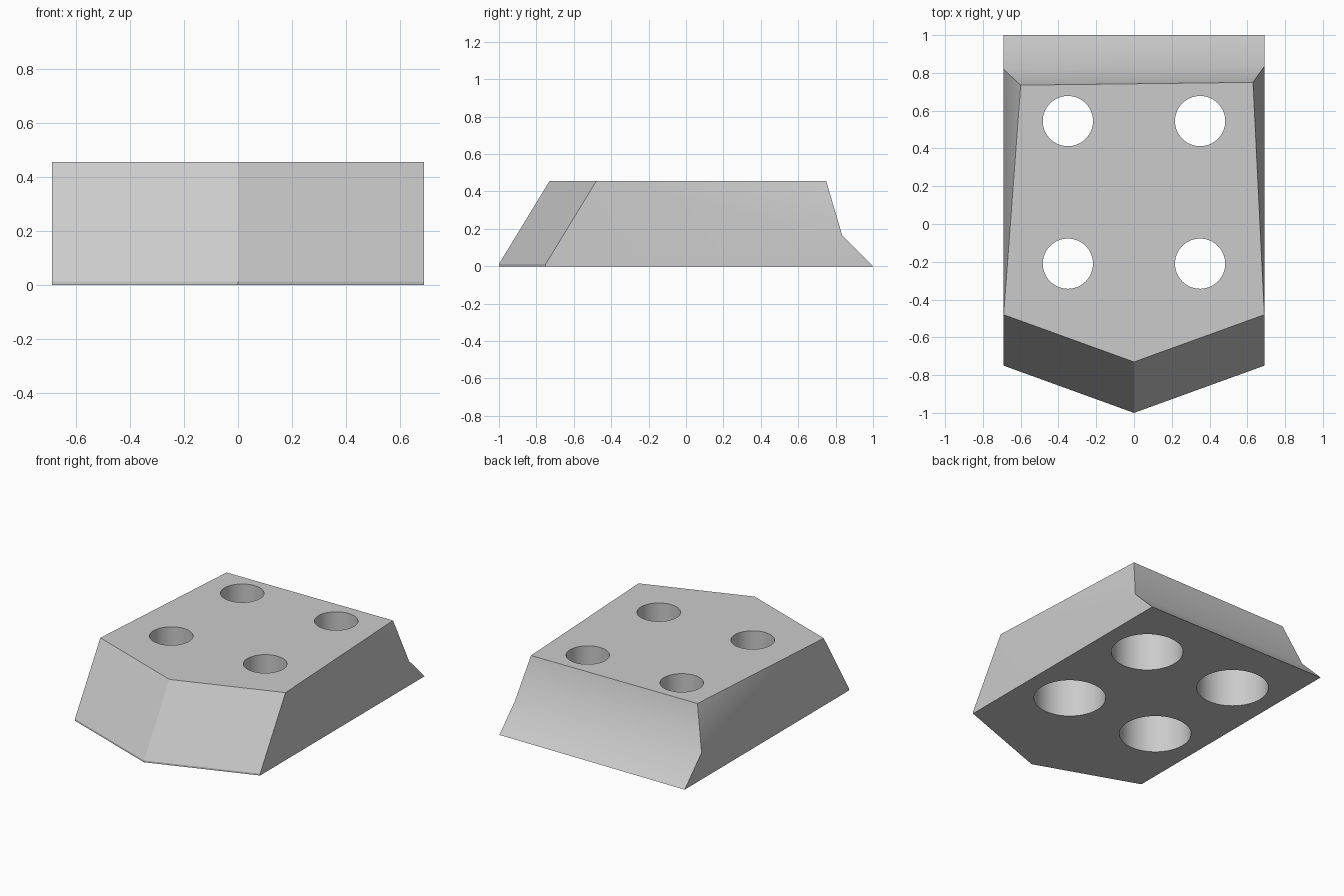
import bpy, bmesh, math

cube = bpy.data.objects.get("Cube")
if cube:
    bpy.data.objects.remove(cube, do_unlink=True)

HEIGHT, LIP = 0.455, 0.012
HALF = 0.69

grey = bpy.data.materials.new("plain grey")
grey.use_nodes = True
colour = (0.6, 0.6, 0.6, 1)
grey.diffuse_color = colour
grey.node_tree.nodes["Principled BSDF"].inputs["Base Color"].default_value = colour


def make_object(name, bm):
    bmesh.ops.recalc_face_normals(bm, faces=bm.faces)
    mesh = bpy.data.meshes.new(name)
    bm.to_mesh(mesh)
    bm.free()
    mesh.materials.append(grey)
    obj = bpy.data.objects.new(name, mesh)
    bpy.context.collection.objects.link(obj)
    return obj


# Wedge body: pointed sloping front, tapering sides, creased back
bm = bmesh.new()
nose = [bm.verts.new(p) for p in ((0, -1, 0), (0, -1, LIP), (0, -0.73, HEIGHT))]


def side_verts(sign, crease_y, top_x, top_y):
    points = {
        "foot": (-0.75, 0), "lip": (-0.75, LIP), "shoulder": (-0.48, HEIGHT),
        "heel": (1, 0), "crease": (crease_y, 1 - crease_y),
    }
    verts = {k: bm.verts.new((sign * HALF, y, z)) for k, (y, z) in points.items()}
    verts["top"] = bm.verts.new((sign * top_x, top_y, HEIGHT))
    return verts


left = side_verts(1, 0.835, 0.63, 0.75)
right = side_verts(-1, 0.82, 0.60, 0.735)
for s in (left, right):
    bm.faces.new((nose[0], s["foot"], s["lip"], nose[1]))
    bm.faces.new((nose[1], s["lip"], s["shoulder"], nose[2]))
    bm.faces.new([s[k] for k in ("foot", "heel", "crease", "shoulder", "lip")])
    bm.faces.new([s[k] for k in ("shoulder", "crease", "top")])
for low, high in (("heel", "crease"), ("crease", "top")):
    bm.faces.new((left[low], right[low], right[high], left[high]))
bm.faces.new((nose[2], left["shoulder"], left["top"], right["top"], right["shoulder"]))
bm.faces.new((nose[0], left["foot"], left["heel"], right["heel"], right["foot"]))
body = make_object("wedge_block", bm)

# Counterbored holes: wide below, narrow above
SIDES = 64
profile = ((0.225, -0.1), (0.225, 0.29), (0.133, 0.29), (0.133, 0.6))
bm = bmesh.new()
for x in (-0.35, 0.35):
    for y in (-0.21, 0.545):
        rings = []
        for r, z in profile:
            angles = [math.tau * i / SIDES for i in range(SIDES)]
            rings.append([bm.verts.new((x + r * math.cos(a), y + r * math.sin(a), z))
                          for a in angles])
        for a, b in zip(rings, rings[1:]):
            for i in range(SIDES):
                j = (i + 1) % SIDES
                bm.faces.new((a[i], a[j], b[j], b[i]))
        bm.faces.new(rings[0])
        bm.faces.new(rings[-1])
cutter = make_object("hole_cutter", bm)
cutter.hide_render = True

cut = body.modifiers.new("holes", "BOOLEAN")
cut.operation = "DIFFERENCE"
cut.solver = "EXACT"
cut.object = cutter
bpy.ops.object.select_all(action="DESELECT")
body.select_set(True)
bpy.context.view_layer.objects.active = body
bpy.ops.object.modifier_apply(modifier=cut.name)
bpy.data.objects.remove(cutter, do_unlink=True)

# Smooth hole walls and back, crisp front lip
bpy.ops.object.shade_smooth_by_angle(angle=math.radians(32))
bm = bmesh.new()
bm.from_mesh(body.data)
for e in bm.edges:
    if all(abs(v.co.z - LIP) < 0.001 for v in e.verts):
        e.smooth = False
bm.to_mesh(body.data)
bm.free()
